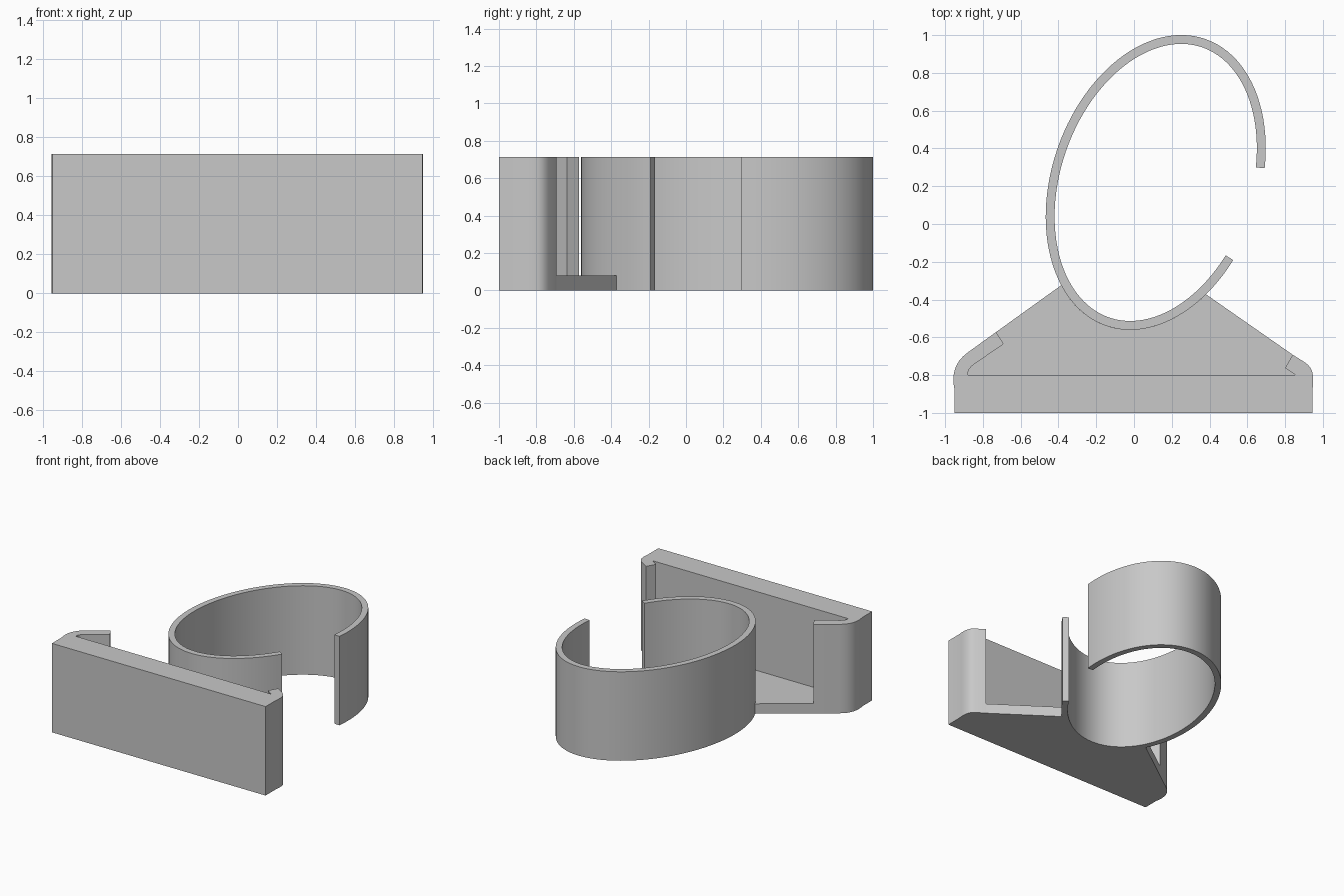
import bpy, bmesh, math
from mathutils import Vector

if "Cube" in bpy.data.objects:
    bpy.data.objects.remove(bpy.data.objects["Cube"])

HEIGHT = 0.713
FLOOR = 0.08

grey = bpy.data.materials.new("light_grey")
grey.diffuse_color = (0.58, 0.58, 0.58, 1)
grey.use_nodes = True
grey.node_tree.nodes["Principled BSDF"].inputs["Base Color"].default_value = grey.diffuse_color


def prism(name, outline, height):
    """Extrude a closed plan outline upward from z = 0."""
    bm = bmesh.new()
    base = bm.faces.new([bm.verts.new((x, y, 0)) for x, y in outline])
    top = bmesh.ops.extrude_face_region(bm, geom=[base])["geom"]
    bmesh.ops.translate(bm, vec=(0, 0, height),
                        verts=[v for v in top if isinstance(v, bmesh.types.BMVert)])
    bmesh.ops.recalc_face_normals(bm, faces=bm.faces)
    mesh = bpy.data.meshes.new(name)
    bm.to_mesh(mesh)
    bm.free()
    mesh.materials.append(grey)
    obj = bpy.data.objects.new(name, mesh)
    bpy.context.collection.objects.link(obj)
    bpy.context.view_layer.objects.active = obj
    obj.select_set(True)
    bpy.ops.object.shade_smooth_by_angle(angle=math.radians(30))
    obj.select_set(False)
    return obj


def bezier(a, b, c, d, n=8):
    """Rounded corner from a to d with handles b and c."""
    a, b, c, d = map(Vector, (a, b, c, d))
    pts = []
    for i in range(n + 1):
        t = i / n
        s = 1 - t
        pts.append(tuple(a * s**3 + b * 3 * s * s * t + c * 3 * s * t * t + d * t**3))
    return pts


def loop_point(deg, inset=0.0):
    """Point on the tilted oval, moved inward along its normal."""
    a, b = 0.803, 0.55
    t = math.radians(deg)
    major = Vector((0.326, 0.946))
    minor = Vector((-0.946, 0.326))
    normal = (major * (math.cos(t) / a) + minor * (math.sin(t) / b)).normalized()
    p = Vector((0.115, 0.22)) + major * a * math.cos(t) + minor * b * math.sin(t)
    return tuple(p - normal * inset)


def arc(start, end, n, inset=0.0):
    return [loop_point(start + (end - start) * i / n, inset) for i in range(n + 1)]


# Open oval loop
prism("oval_loop", arc(-71.2, 251.5, 96) + arc(251.5, -71.2, 96, 0.047), HEIGHT)

# Front wall with a hooked lip at each end
left_corner = bezier((-0.95, -0.88), (-0.965, -0.80), (-0.955, -0.735), (-0.88, -0.68))
right_corner = bezier((0.91, -0.736), (0.945, -0.765), (0.955, -0.79), (0.945, -0.88))
left_tip = [(-0.73, -0.572), (-0.69, -0.635)]
left_inner = bezier((-0.85, -0.745), (-0.87, -0.76), (-0.88, -0.775), (-0.88, -0.80), 5)
right_inner = [(0.855, -0.80), (0.80, -0.762)]
right_tip = [(0.84, -0.692)]
prism("hooked_wall",
      [(-0.95, -1)] + left_corner + left_tip + left_inner
      + right_inner + right_tip + right_corner + [(0.945, -1)], HEIGHT)

# Thin floor joining the wall to the loop
prism("floor_plate",
      left_tip + left_inner + right_inner + right_tip + arc(233.9, 147.5, 28), FLOOR)
